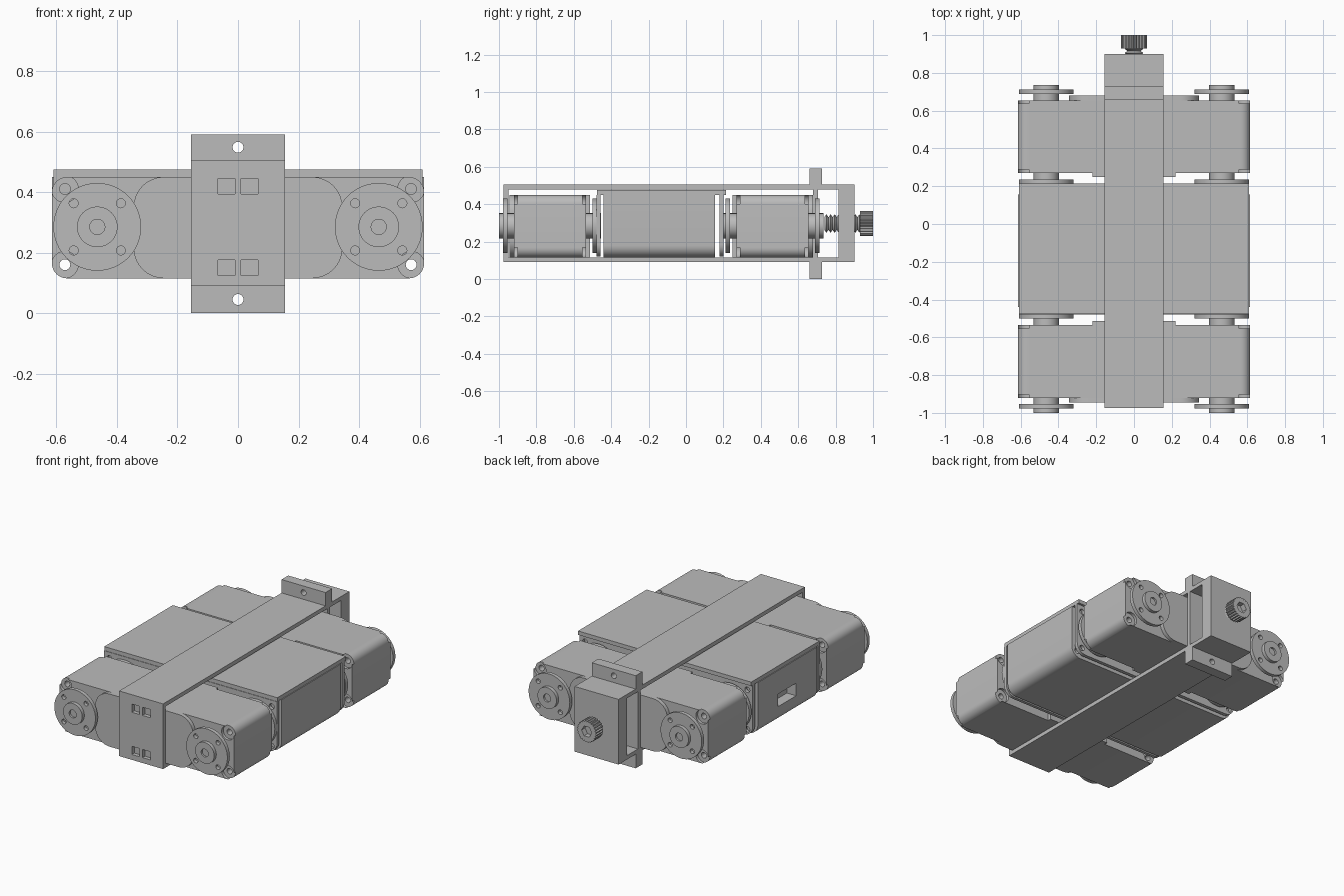
import bpy, bmesh
from math import cos, sin, pi, radians

old = bpy.data.objects.get("Cube")
if old:
    bpy.data.objects.remove(old)

grey = bpy.data.materials.new("plain_grey")
grey.use_nodes = True
grey.diffuse_color = (0.5, 0.5, 0.5, 1)
grey.node_tree.nodes["Principled BSDF"].inputs["Base Color"].default_value = (0.5, 0.5, 0.5, 1)


def finish(name, bm):
    bmesh.ops.recalc_face_normals(bm, faces=bm.faces[:])
    mesh = bpy.data.meshes.new(name)
    bm.to_mesh(mesh)
    bm.free()
    mesh.materials.append(grey)
    ob = bpy.data.objects.new(name, mesh)
    bpy.context.collection.objects.link(ob)
    return ob


def prism(name, points, y0, y1):
    """Extrude an x-z outline along y."""
    bm = bmesh.new()
    face = bm.faces.new([bm.verts.new((x, y0, z)) for x, z in points])
    ext = bmesh.ops.extrude_face_region(bm, geom=[face])
    moved = [v for v in ext["geom"] if isinstance(v, bmesh.types.BMVert)]
    bmesh.ops.translate(bm, verts=moved, vec=(0, y1 - y0, 0))
    return finish(name, bm)


def rounded(x0, x1, z0, z1, low=0.0, high=0.0, seg=8):
    """Rectangle outline with separate bottom and top corner radii."""
    pts = []
    corners = [(x1, z0, low, 270), (x1, z1, high, 0), (x0, z1, high, 90), (x0, z0, low, 180)]
    for x, z, r, start in corners:
        cx = x - r if x == x1 else x + r
        cz = z - r if z == z1 else z + r
        for i in range(seg + 1 if r else 1):
            a = radians(start + 90 * i / seg)
            pts.append((cx + r * cos(a), cz + r * sin(a)))
    return pts


def circle(x, z, r, n=24):
    return [(x + r * cos(2 * pi * i / n), z + r * sin(2 * pi * i / n)) for i in range(n)]


def box(name, x0, x1, y0, y1, z0, z1):
    return prism(name, rounded(x0, x1, z0, z1), y0, y1)


def lathe(name, profile, x, y, z, sign, n=48):
    """Spin (radius, depth) points around a y axis, depth running along sign."""
    bm = bmesh.new()
    verts = [bm.verts.new((r, d * sign, 0)) for r, d in profile]
    edges = [bm.edges.new(pair) for pair in zip(verts, verts[1:])]
    bmesh.ops.spin(bm, geom=verts + edges, cent=(0, 0, 0), axis=(0, 1, 0), angle=2 * pi, steps=n)
    bmesh.ops.remove_doubles(bm, verts=bm.verts[:], dist=0.0001)
    bmesh.ops.translate(bm, verts=bm.verts[:], vec=(x, y, z))
    return finish(name, bm)


def activate(ob):
    bpy.ops.object.select_all(action="DESELECT")
    ob.select_set(True)
    bpy.context.view_layer.objects.active = ob


def cut(ob, *cutters):
    for cutter in cutters:
        mod = ob.modifiers.new("cut", "BOOLEAN")
        mod.operation = "DIFFERENCE"
        mod.solver = "EXACT"
        mod.object = cutter
        activate(ob)
        bpy.ops.object.modifier_apply(modifier=mod.name)
        bpy.data.objects.remove(cutter)


def smooth(ob):
    activate(ob)
    bpy.ops.object.shade_smooth_by_angle(angle=radians(30))


STRAP, SIDE, LOW, HIGH, AXIS = 0.155, 0.615, 0.115, 0.45, 0.285
HORN_X = 0.465
BOLTS = [(sx * 0.572, z) for sx in (-1, 1) for z in (0.16, 0.41)]

# Clamping frame: top and bottom straps, front plate, rear block
box("top_strap", -STRAP, STRAP, -0.975, 0.9, 0.48, 0.505)
box("bottom_strap", -STRAP, STRAP, -0.975, 0.9, 0.09, LOW)
front_plate = box("front_plate", -STRAP, STRAP, -0.975, -0.95, LOW, 0.48)
for x in (-0.038, 0.038):
    for z in (0.15, 0.419):
        cut(front_plate, box("cutter", x - 0.028, x + 0.028, -1.1, -0.9, z - 0.026, z + 0.026))
box("rear_block", -STRAP, STRAP, 0.815, 0.9, LOW, 0.48)
box("pressure_plate", -STRAP, STRAP, 0.68, 0.705, LOW, 0.48)

# Mounting ears with holes
for name, z0, z1, hole in (("lower_ear", 0.0, 0.09, 0.045), ("upper_ear", 0.505, 0.59, 0.548)):
    ear = box(name, -STRAP, STRAP, 0.66, 0.727, z0, z1)
    cut(ear, prism("cutter", circle(0, hole, 0.018), 0.5, 0.9))
    smooth(ear)

# Clamp screw with ribbed head and hexagonal socket
threads = [(0, 0)]
for i in range(9):
    threads += [(0.034, i * 0.022), (0.05, i * 0.022 + 0.011)]
threads += [(0.034, 0.195), (0, 0.195)]
smooth(lathe("screw_thread", threads, 0, 0.74, 0.297, 1, 24))
ribs = []
for i in range(72):
    r = 0.068 if i % 3 else 0.061
    ribs.append((r * cos(2 * pi * i / 72), 0.297 + r * sin(2 * pi * i / 72)))
head = prism("screw_head", ribs, 0.93, 1.0)
cut(head, prism("cutter", circle(0, 0.297, 0.036, 6), 0.965, 1.1))

# Output discs on both ends of every drive unit
HORN = [(0, 0.012), (0.025, 0.012), (0.025, 0), (0.067, 0), (0.067, 0.022), (0.145, 0.022),
        (0.145, 0.046), (0.067, 0.046), (0.067, 0.09), (0, 0.09)]


def horn(name, x, tip, sign):
    ob = lathe(name, HORN, x, tip, AXIS, sign)
    for dx in (-0.078, 0.078):
        for dz in (-0.078, 0.078):
            hole = circle(x + dx, AXIS + dz, 0.015, 16)
            cut(ob, prism("cutter", hole, tip - 0.1, tip + 0.1))
    smooth(ob)


# Front and rear drive units: out is the side facing away from the middle
for place, out, outer, inner in (("front", -1, -0.92, -0.535), ("rear", 1, 0.655, 0.27)):
    body = prism(place + "_drive_body", rounded(-SIDE, SIDE, LOW, HIGH, 0.05, 0.05), outer, inner)
    for x, z in BOLTS:
        for end, way in ((outer, out), (inner, -out)):
            well = prism("cutter", circle(x, z, 0.044), end - way * 0.018, end + way * 0.1)
            cut(body, well)
        cut(body, prism("cutter", circle(x, z, 0.018, 16), -1.1, 1.1))
    smooth(body)
    smooth(prism(place + "_outer_cover", rounded(-0.345, 0.345, LOW, HIGH, 0.1, 0.1),
                 outer, outer + out * 0.025))
    box(place + "_inner_cover", -0.22, 0.22, inner, inner - out * 0.022, LOW, HIGH)
    for sx, side in ((1, "left"), (-1, "right")):
        horn(f"{place}_{side}_outer_disc", sx * HORN_X, outer + out * 0.08, -out)
        horn(f"{place}_{side}_inner_disc", sx * HORN_X, inner - out * 0.08, out)

# Middle housing with rounded underside, lid, side opening
housing = prism("middle_housing", rounded(-SIDE, SIDE, LOW, HIGH, 0.065), -0.44, 0.155)
cut(housing, box("cutter", -0.8, -0.55, -0.23, -0.05, 0.22, 0.3))
for x, z in BOLTS:
    if z < AXIS:
        cut(housing, prism("cutter", circle(x, z, 0.018, 16), -1.1, 1.1))
smooth(housing)
box("middle_lid", -0.61, 0.61, -0.475, 0.215, HIGH, 0.475)

# End brackets standing clear of the housing
for name, y0, y1 in (("front_bracket", -0.478, -0.458), ("rear_bracket", 0.178, 0.2)):
    bracket = prism(name, rounded(-0.61, 0.61, LOW + 0.005, HIGH, 0.065), y0, y1)
    for x, z in BOLTS:
        cut(bracket, prism("cutter", circle(x, z, 0.018, 16), -1.1, 1.1))
    smooth(bracket)
